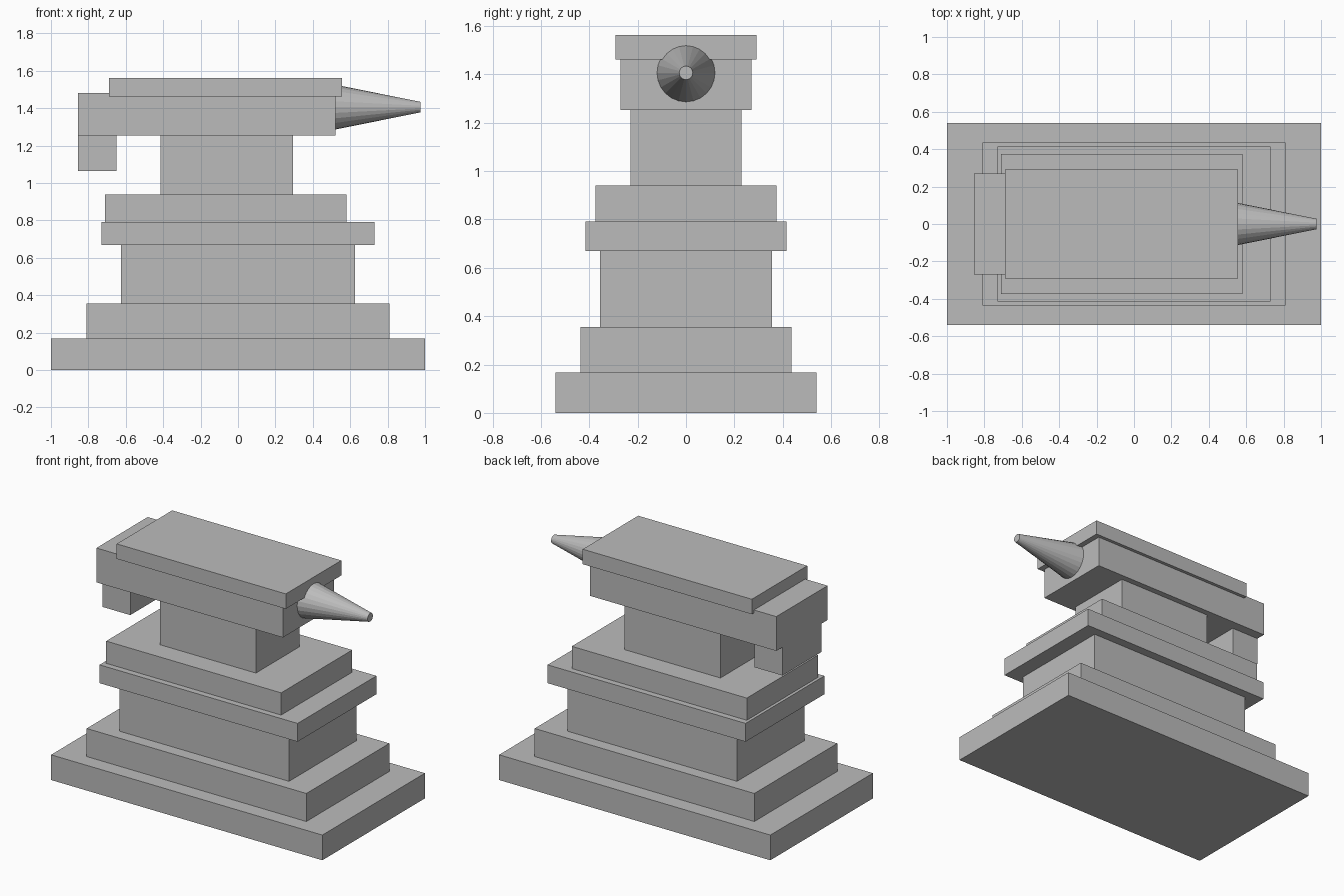
import bpy
import math

if "Cube" in bpy.data.objects:
    bpy.data.objects.remove(bpy.data.objects["Cube"], do_unlink=True)

# One grey for the whole model
grey = bpy.data.materials.new("plain_grey")
grey.use_nodes = True
colour = (0.5, 0.5, 0.5, 1)
grey.diffuse_color = colour
for node in grey.node_tree.nodes:
    if node.type == 'BSDF_PRINCIPLED':
        node.inputs["Base Color"].default_value = colour
        node.inputs["Roughness"].default_value = 0.8


def box(name, x0, x1, half_y, z0, z1):
    """Block spanning x0..x1 and z0..z1, centred on y = 0."""
    bpy.ops.mesh.primitive_cube_add(size=1, location=((x0 + x1) / 2, 0, (z0 + z1) / 2))
    ob = bpy.context.object
    ob.name = name
    ob.scale = (x1 - x0, 2 * half_y, z1 - z0)
    bpy.ops.object.transform_apply(location=False, rotation=False, scale=True)
    ob.data.materials.append(grey)
    return ob


# Stepped stand
box("base_slab", -1, 1, 0.54, 0, 0.168)
box("base_step", -0.81, 0.81, 0.437, 0.168, 0.355)
box("pedestal", -0.625, 0.625, 0.355, 0.355, 0.67)
box("pedestal_cap", -0.73, 0.73, 0.415, 0.67, 0.792)

# Anvil foot, waist and body
box("anvil_foot", -0.71, 0.58, 0.374, 0.792, 0.94)
box("anvil_waist", -0.415, 0.293, 0.23, 0.94, 1.253)
box("anvil_body", -0.855, 0.52, 0.27, 1.253, 1.482)
box("anvil_face_plate", -0.69, 0.557, 0.292, 1.462, 1.562)
box("anvil_heel", -0.855, -0.65, 0.206, 1.065, 1.253)

# Tapered horn pointing along +x
bpy.ops.mesh.primitive_cone_add(vertices=24, radius1=0.12, radius2=0.028, depth=0.455,
                                location=(0.7475, 0, 1.406),
                                rotation=(0, math.pi / 2, 0))
horn = bpy.context.object
horn.name = "anvil_horn"
horn.data.materials.append(grey)
